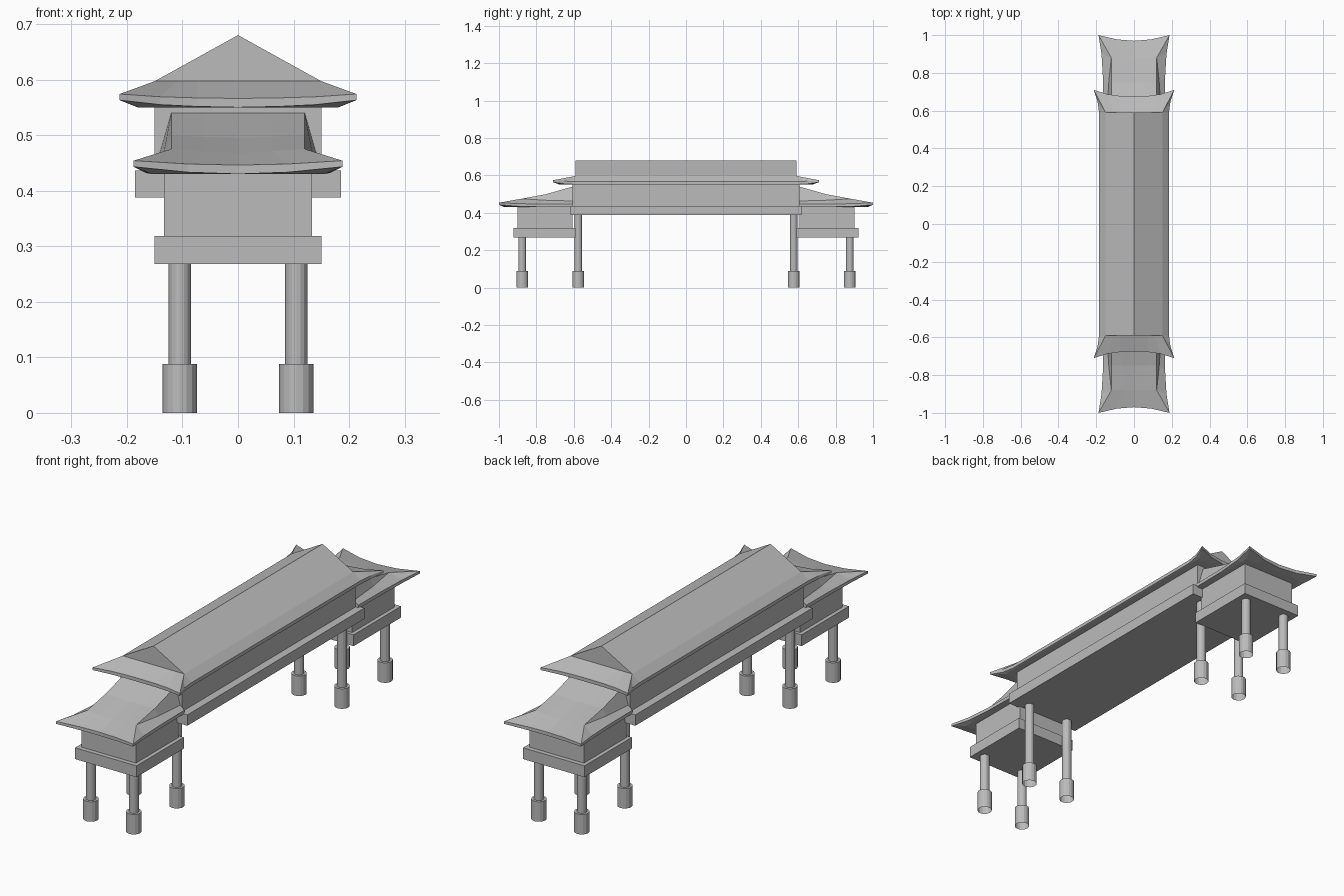
import bpy
import bmesh
from mathutils import Vector

cube = bpy.data.objects.get("Cube")
if cube:
    bpy.data.objects.remove(cube, do_unlink=True)

grey = bpy.data.materials.new("plain_grey")
grey.use_nodes = True
colour = (0.5, 0.5, 0.5, 1)
grey.diffuse_color = colour
grey.node_tree.nodes["Principled BSDF"].inputs["Base Color"].default_value = colour


def finish(name, bm):
    mesh = bpy.data.meshes.new(name)
    bm.to_mesh(mesh)
    bm.free()
    mesh.materials.append(grey)
    obj = bpy.data.objects.new(name, mesh)
    bpy.context.scene.collection.objects.link(obj)


def box(name, half_width, y0, y1, z0, z1):
    bm = bmesh.new()
    bmesh.ops.create_cube(bm, size=1)
    for v in bm.verts:
        v.co = Vector((v.co.x * 2 * half_width,
                       (y0 + y1) / 2 + v.co.y * (y1 - y0),
                       (z0 + z1) / 2 + v.co.z * (z1 - z0)))
    finish(name, bm)


def post(name, x, y, radius, z0, z1):
    # Round post, open at the bottom
    bm = bmesh.new()
    bmesh.ops.create_cone(bm, cap_ends=True, segments=16, radius1=radius,
                          radius2=radius, depth=z1 - z0)
    bmesh.ops.translate(bm, verts=bm.verts, vec=(x, y, (z0 + z1) / 2))
    bottom = [f for f in bm.faces if f.normal.z < -0.9]
    bmesh.ops.delete(bm, geom=bottom, context='FACES_ONLY')
    finish(name, bm)


def skin(name, strips, flips):
    # Skin the point rows of each strip, repeated for every mirrored sector
    bm = bmesh.new()
    for sx, sy in flips:
        for rows in strips:
            grid = [[bm.verts.new((p[0] * sx, p[1] * sy, p[2])) for p in row]
                    for row in rows]
            for a, b in zip(grid, grid[1:]):
                for i in range(len(a) - 1):
                    bm.faces.new((a[i], a[i + 1], b[i + 1], b[i]))
    bmesh.ops.remove_doubles(bm, verts=bm.verts, dist=0.0005)
    bmesh.ops.holes_fill(bm, edges=[e for e in bm.edges if e.is_boundary], sides=0)
    bmesh.ops.recalc_face_normals(bm, faces=bm.faces)
    finish(name, bm)


def eave_rows(edge, base, inset):
    # Lower lip and flat underside that follow an upswept eave edge
    corner = max(p[2] for p in edge)
    low = min(p[2] for p in edge)
    lip = [(x, y, base + 0.013 * (z - low) / (corner - low)) for x, y, z in edge]
    under = [(min(x, inset[0]), min(y, inset[1]), base) for x, y, z in edge]
    return lip, under


# Central hall
box("hall_platform", 0.185, -0.617, 0.617, 0.388, 0.436)
box("hall_walls", 0.15, -0.606, 0.606, 0.43, 0.555)

# Hall roof: one quarter, with gable, slope and upswept skirt
g = (0.15, 0.59, 0.597)
slope = [[(0, 0, 0.68), (0, 0.59, 0.68)], [(0.15, 0, 0.597), g]]
gable = [[(0, 0.59, 0.68)] * 3, [g, (0.075, 0.59, 0.597), (0, 0.59, 0.597)]]
inner = [(0.15, 0, 0.597), g, g, g, (0.11, 0.59, 0.597),
         (0.075, 0.59, 0.597), (0, 0.59, 0.597)]
edge = [(0.185, 0, 0.567), (0.185, 0.59, 0.567), (0.193, 0.65, 0.569),
        (0.213, 0.71, 0.574), (0.14, 0.687, 0.569), (0.075, 0.678, 0.567),
        (0, 0.675, 0.566)]
lip, under = eave_rows(edge, 0.55, (0.18, 0.65))
middle = [(0, p[1], 0.55) for p in under]
skin("hall_roof", [slope, gable, [inner, edge, lip, under, middle]],
     [(1, 1), (-1, 1), (1, -1), (-1, -1)])

# Annex roof: one half, a sagging wedge above an upswept skirt
panel = [[(0, y, zc), (0.06, y, (zc + zs) / 2), (0.12, y, zs)]
         for y, zc, zs in ((0.606, 0.54, 0.54), (0.75, 0.495, 0.499),
                           (0.88, 0.467, 0.475))]
c = panel[2][2]
cheek = [[p[2] for p in panel], [(0.142, 0.606, 0.463), (0.134, 0.75, 0.467), c]]
inner = cheek[1] + [c, panel[2][1], panel[2][0]]
edge = [(0.163, 0.606, 0.447), (0.165, 0.78, 0.447), (0.172, 0.9, 0.449),
        (0.188, 1.0, 0.454), (0.09, 0.977, 0.448), (0, 0.97, 0.446)]
lip, under = eave_rows(edge, 0.43, (0.155, 0.94))
middle = [(0, p[1], 0.43) for p in under]

for side, label in ((-1, "front"), (1, "back")):
    skin(label + "_annex_roof", [panel, cheek, [inner, edge, lip, under, middle]],
         [(1, side), (-1, side)])
    # Annex room and floor
    box(label + "_annex_platform", 0.15, *sorted((side * 0.592, side * 0.922)),
        0.268, 0.318)
    box(label + "_annex_walls", 0.133, *sorted((side * 0.606, side * 0.902)),
        0.31, 0.435)
    # Stilts with wider footings
    for x, hand in ((-0.105, "right"), (0.105, "left")):
        for y, top, row in ((0.576, 0.39, "inner"), (0.876, 0.27, "outer")):
            name = f"{label}_{hand}_{row}"
            post(name + "_leg", x, side * y, 0.02, 0.08, top)
            post(name + "_footing", x, side * y, 0.031, 0, 0.088)
